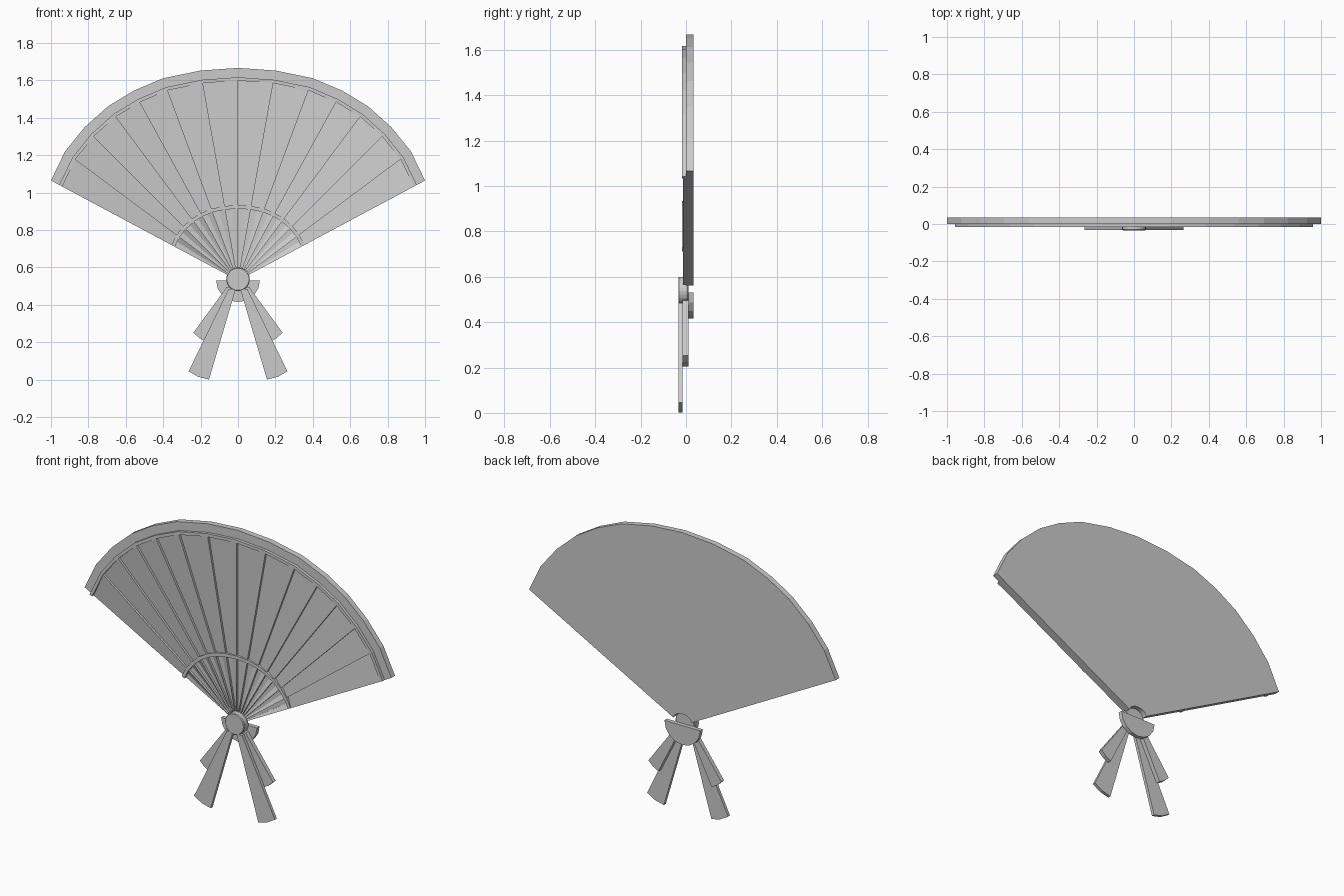
import bpy, bmesh, math

if "Cube" in bpy.data.objects:
    bpy.data.objects.remove(bpy.data.objects["Cube"])

PIVOT = 0.53
# right half of the fan's outer edge (x, z), from the crown to the tip
half = [(0, 1.667), (0.2, 1.653), (0.4, 1.612), (0.558, 1.545),
        (0.695, 1.462), (0.82, 1.35), (0.925, 1.22), (1.0, 1.065)]
rim = [(-x, z) for x, z in reversed(half[1:])] + half


def at(p, s):
    """Scale a rim point toward the pivot."""
    return p[0] * s, PIVOT + (p[1] - PIVOT) * s


def lerp(a, b, t):
    return a[0] + (b[0] - a[0]) * t, a[1] + (b[1] - a[1]) * t


def finish(name, bm):
    bmesh.ops.recalc_face_normals(bm, faces=bm.faces)
    me = bpy.data.meshes.new(name)
    bm.to_mesh(me)
    bm.free()
    ob = bpy.data.objects.new(name, me)
    bpy.context.collection.objects.link(ob)
    return ob


def add_prism(bm, pts, fronts, back):
    """Solid from an xz outline; fronts is one y or one per point."""
    n = len(pts)
    if not isinstance(fronts, (list, tuple)):
        fronts = [fronts] * n
    f = [bm.verts.new((x, y, z)) for (x, z), y in zip(pts, fronts)]
    b = [bm.verts.new((x, back, z)) for x, z in pts]
    bm.faces.new(f)
    bm.faces.new(b[::-1])
    for i in range(n):
        j = (i + 1) % n
        bm.faces.new((f[i], b[i], b[j], f[j]))


def prism(name, pts, front, back):
    bm = bmesh.new()
    add_prism(bm, pts, front, back)
    return finish(name, bm)


def band(name, s0, s1, front, back):
    pts = [at(p, s1) for p in rim] + [at(p, s0) for p in reversed(rim)]
    return prism(name, pts, front, back)


# backing leaf and raised trims
band("fan_backing", 0.06, 1.0, 0.0, 0.034)
band("outer_trim", 0.94, 0.956, -0.017, 0.002)
band("inner_trim", 0.338, 0.355, -0.017, 0.002)

# pleated leaf: each panel tilts forward on one side, making a small step
bm = bmesh.new()
for a, b in zip(rim, rim[1:]):
    add_prism(bm, [at(a, 0.352), at(a, 0.942), at(b, 0.942), at(b, 0.352)],
              [-0.001, -0.001, -0.014, -0.014], 0.002)
finish("pleated_leaf", bm)

# sticks between hub and inner trim
bm = bmesh.new()
for a, b in zip(rim, rim[1:]):
    m0, m1 = lerp(a, b, 0.5), b
    add_prism(bm, [at(m0, 0.065), at(m0, 0.342), at(m1, 0.342), at(m1, 0.065)],
              [-0.003, -0.003, -0.013, -0.013], 0.002)
finish("sticks", bm)

# hub with a softened front edge
bpy.ops.mesh.primitive_cylinder_add(vertices=24, radius=0.063, depth=0.045,
                                    location=(0, -0.0115, 0.537),
                                    rotation=(math.pi / 2, 0, 0))
hub = bpy.context.object
hub.name = "hub"
bev = hub.modifiers.new("edge", 'BEVEL')
bev.width = 0.004
bev.segments = 1

# half-round knot behind the hub
arc = [(0.117 * math.cos(math.pi * (1 + i / 8)),
        0.53 + 0.115 * math.sin(math.pi * (1 + i / 8))) for i in range(9)]
prism("back_knot", arc, 0.01, 0.034)

# ribbon tails, mirrored left and right
long_tail = [(0.012, 0.49), (0.155, 0.006), (0.212, 0.02), (0.264, 0.05), (0.05, 0.49)]
short_tail = [(0.025, 0.5), (0.173, 0.205), (0.209, 0.224), (0.238, 0.252), (0.06, 0.495)]
for side, sx in (("left", -1), ("right", 1)):
    prism("long_ribbon_" + side, [(x * sx, z - 0.005) for x, z in long_tail], -0.033, -0.015)
    prism("short_ribbon_" + side, [(x * sx, z) for x, z in short_tail], -0.015, 0.01)
